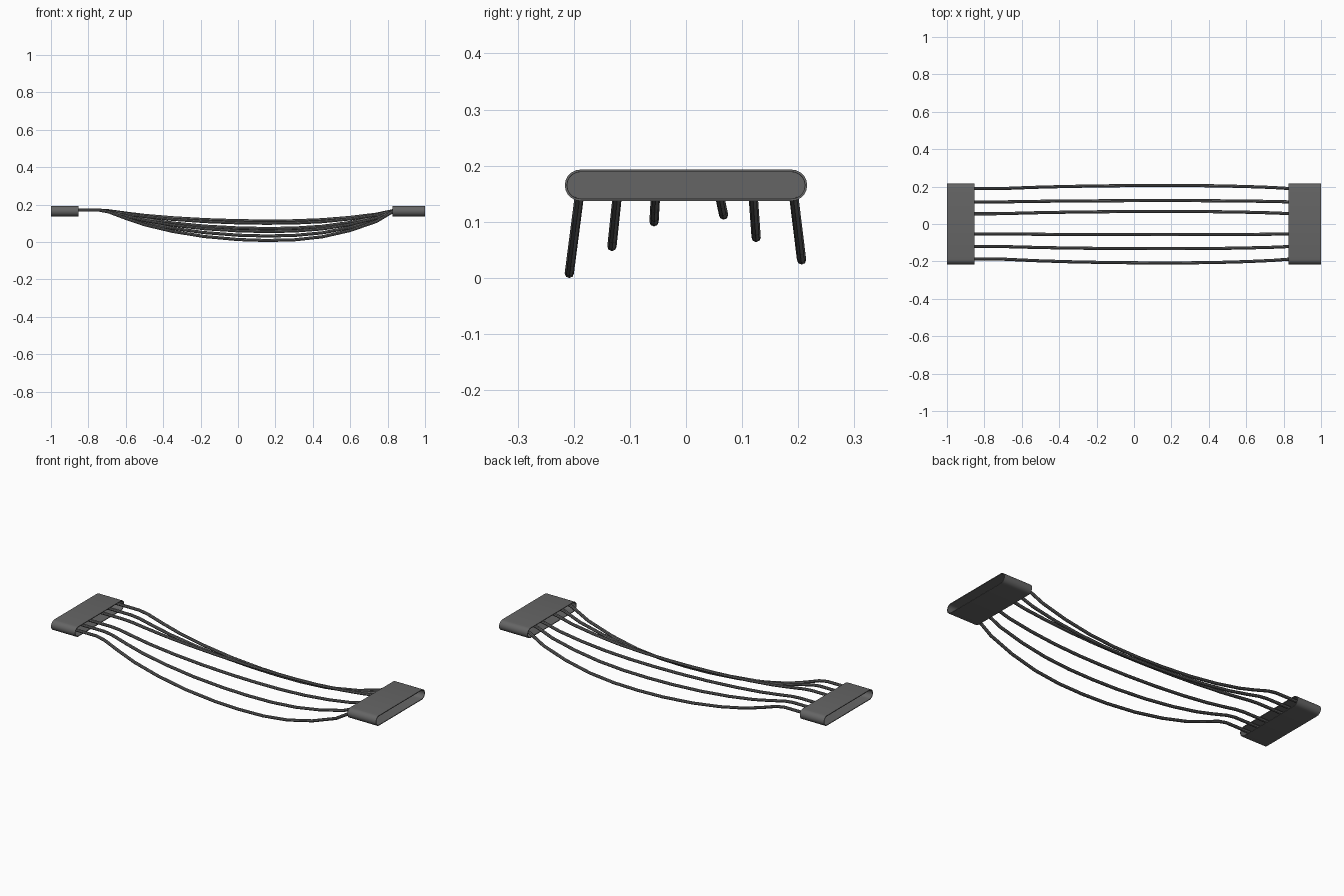
import bpy, bmesh, math

cube = bpy.data.objects.get("Cube")
if cube:
    bpy.data.objects.remove(cube, do_unlink=True)

grey = bpy.data.materials.new("dark grey")
grey.use_nodes = True
grey.diffuse_color = (0.13, 0.13, 0.13, 1)
grey.node_tree.nodes["Principled BSDF"].inputs["Base Color"].default_value = grey.diffuse_color

MID_Z, R, HALF_Y, ARC = 0.165, 0.028, 0.216, 10


def clamp(name, x0, x1):
    """Flattened sleeve with rounded edges, open at both ends up to a middle wall."""
    bm = bmesh.new()
    ring = []
    for side in (1, -1):
        for i in range(ARC + 1):
            a = math.pi * i / ARC - side * math.pi / 2
            ring.append(bm.verts.new((x0, side * (HALF_Y - R) + R * math.cos(a),
                                      MID_Z + R * math.sin(a))))
    cap = bm.faces.new(ring)
    ext = bmesh.ops.extrude_face_region(bm, geom=[cap], use_keep_orig=True)
    moved = [g for g in ext["geom"] if isinstance(g, bmesh.types.BMVert)]
    bmesh.ops.translate(bm, verts=moved, vec=(x1 - x0, 0, 0))
    bmesh.ops.recalc_face_normals(bm, faces=bm.faces[:])
    caps = [f for f in bm.faces if len(f.verts) > 4]
    bmesh.ops.inset_individual(bm, faces=caps, thickness=0.004)
    # hollow each end, leaving a thin wall in the middle
    bmesh.ops.inset_individual(bm, faces=caps, thickness=0.0005,
                               depth=-((x1 - x0) / 2 - 0.003))
    mesh = bpy.data.meshes.new(name)
    bm.to_mesh(mesh)
    bm.free()
    mesh.materials.append(grey)
    ob = bpy.data.objects.new(name, mesh)
    bpy.context.collection.objects.link(ob)
    bpy.ops.object.select_all(action="DESELECT")
    ob.select_set(True)
    bpy.context.view_layer.objects.active = ob
    bpy.ops.object.shade_smooth_by_angle(angle=math.radians(35))


clamp("right_clamp", -1.0, -0.852)
clamp("left_clamp", 0.825, 1.0)

# Shared sag: x position and share of the full drop
SAG = [(-0.925, 0), (-0.74, 0), (-0.69, 0.06), (-0.6, 0.27), (-0.5, 0.48), (-0.35, 0.7),
       (-0.18, 0.87), (0, 0.97), (0.15, 1), (0.3, 0.98), (0.45, 0.88), (0.6, 0.67),
       (0.74, 0.37), (0.83, 0.04), (0.85, 0), (0.912, 0)]
# End y, middle y, lowest centre z
CABLES = [(-0.187, -0.208, 0.008), (-0.12, -0.132, 0.056), (-0.053, -0.057, 0.1),
          (0.055, 0.067, 0.112), (0.118, 0.125, 0.072), (0.189, 0.206, 0.032)]
TOP_Z = 0.17

for n, (y_end, y_mid, low) in enumerate(CABLES, 1):
    curve = bpy.data.curves.new(f"cable_{n}", "CURVE")
    curve.dimensions = "3D"
    curve.bevel_depth = 0.0083
    curve.bevel_resolution = 2
    curve.use_fill_caps = True
    spline = curve.splines.new("POLY")
    spline.use_smooth = False
    spline.points.add(len(SAG) - 1)
    for p, (x, d) in zip(spline.points, SAG):
        p.co = (x, y_end + d * (y_mid - y_end), TOP_Z + d * (low - TOP_Z), 1)
    curve.materials.append(grey)
    bpy.context.collection.objects.link(bpy.data.objects.new(f"cable_{n}", curve))
